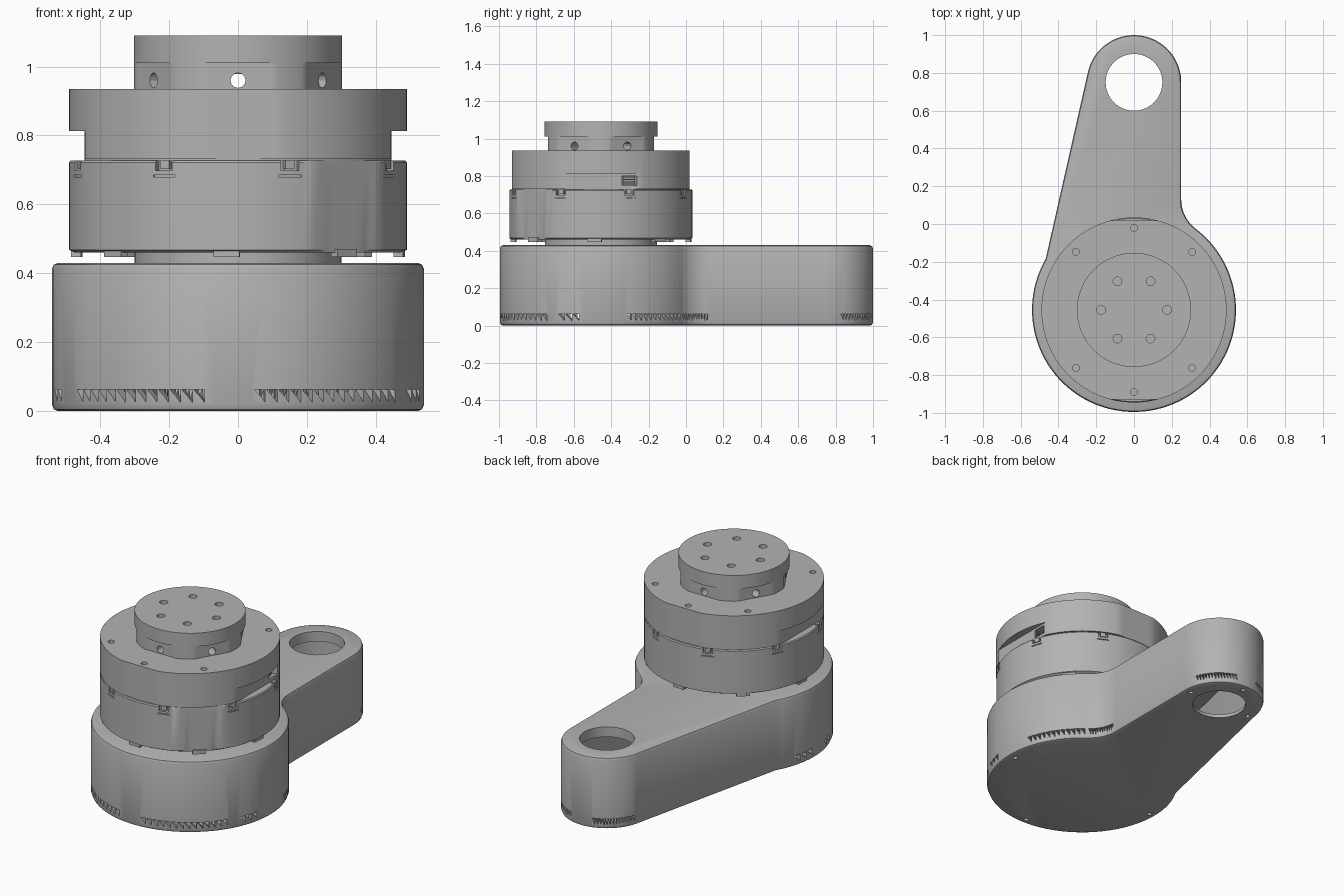
import bpy, bmesh
from math import sin, cos, pi, radians
from mathutils import Matrix, Vector

if "Cube" in bpy.data.objects:
    bpy.data.objects.remove(bpy.data.objects["Cube"], do_unlink=True)

AXIS = Vector((0, -0.455, 0))      # centre of the actuator stack
ARM = Vector((0, 0.75, 0))         # centre of the arm eye
FILLET = Vector((0.445, 0.13, 0))  # centre of the concave blend

grey = bpy.data.materials.new("machined_grey")
grey.use_nodes = True
grey.diffuse_color = (0.45, 0.45, 0.45, 1)
grey.node_tree.nodes["Principled BSDF"].inputs["Base Color"].default_value = grey.diffuse_color


def polar(centre, r, deg, z=0):
    a = radians(deg)
    return Vector((centre.x + r * cos(a), centre.y + r * sin(a), z))


def arc(centre, r, a0, a1, n):
    return [polar(centre, r, a0 + (a1 - a0) * i / n) for i in range(n + 1)]


def housing_outline(d=0):
    """Pear-shaped plan of the base, inset by d."""
    return (arc(AXIS, 0.54 - d, 150, 412.7, 72) + arc(FILLET, 0.195 + d, 232.7, 180, 14)
            + arc(ARM, 0.25 - d, 0, 168, 40))


def round_outline(r, flats=(), n=144):
    """Circle about the stack axis, trimmed by flats given as (angle, distance)."""
    pts = []
    for i in range(n):
        deg = 360 * i / n
        rr = r
        for a, dist in flats:
            c = cos(radians(deg - a))
            if c > 0.5:
                rr = min(rr, dist / c)
        pts.append(polar(AXIS, rr, deg))
    return pts


def add_loft(bm, sections):
    """Skin a stack of (outline, z) sections and close both ends."""
    rings = [[bm.verts.new((p.x, p.y, z)) for p in pts] for pts, z in sections]
    n = len(rings[0])
    for low, high in zip(rings, rings[1:]):
        for i in range(n):
            j = (i + 1) % n
            bm.faces.new((low[i], low[j], high[j], high[i]))
    bm.faces.new(rings[0][::-1])
    bm.faces.new(rings[-1])
    bmesh.ops.remove_doubles(bm, verts=bm.verts[:], dist=1e-5)


def add_cylinder(bm, pos, r, depth, seg=20, matrix=Matrix()):
    bmesh.ops.create_cone(bm, cap_ends=True, segments=seg, radius1=r, radius2=r,
                          depth=depth, matrix=Matrix.Translation(pos) @ matrix)


def add_block(bm, deg, r0, r1, width, z0, z1):
    """Box standing on a radius of the stack, from r0 to r1."""
    m = (Matrix.Translation(polar(AXIS, (r0 + r1) / 2, deg, (z0 + z1) / 2))
         @ Matrix.Rotation(radians(deg), 4, 'Z') @ Matrix.Diagonal((r1 - r0, width, z1 - z0, 1)))
    bmesh.ops.create_cube(bm, size=1, matrix=m)


def add_tooth(bm, centre, r, a0, a1):
    """Triangular prism pointing down, driven radially through a wall."""
    tri = ((a0, 0.063), (a1, 0.063), (a1, 0.025))
    inner = [bm.verts.new(polar(centre, r - 0.05, a, z)) for a, z in tri]
    outer = [bm.verts.new(polar(centre, r + 0.05, a, z)) for a, z in tri]
    bm.faces.new(inner)
    bm.faces.new(outer[::-1])
    for i in range(3):
        j = (i + 1) % 3
        bm.faces.new((inner[j], inner[i], outer[i], outer[j]))


def finish(name, bm):
    bmesh.ops.recalc_face_normals(bm, faces=bm.faces[:])
    mesh = bpy.data.meshes.new(name)
    bm.to_mesh(mesh)
    bm.free()
    mesh.materials.append(grey)
    obj = bpy.data.objects.new(name, mesh)
    bpy.context.collection.objects.link(obj)
    return obj


def cut(obj, bm):
    """Subtract a bmesh from obj and bake the result."""
    cutter = finish("cutter", bm)
    cutter.hide_render = True
    mod = obj.modifiers.new("cut", 'BOOLEAN')
    mod.operation, mod.solver, mod.object, mod.use_self = 'DIFFERENCE', 'EXACT', cutter, True
    deps = bpy.context.evaluated_depsgraph_get()
    baked = bpy.data.meshes.new_from_object(obj.evaluated_get(deps))
    obj.modifiers.clear()
    obj.data = baked
    bpy.data.objects.remove(cutter, do_unlink=True)


# base housing: hollow shell with softened rims
bm = bmesh.new()
add_loft(bm, [(housing_outline(d), z) for d, z in
              ((0.018, 0), (0.005, 0.005), (0, 0.018), (0, 0.412), (0.005, 0.425), (0.018, 0.43))])
base = finish("base_housing", bm)
bm = bmesh.new()
add_loft(bm, [(housing_outline(0.03), 0.02), (housing_outline(0.03), 0.37)])
cut(base, bm)

# arm eye and underside screw holes
bm = bmesh.new()
add_cylinder(bm, ARM + Vector((0, 0, 0.2)), 0.15, 1, 64)
for deg in (0, 180, 270):
    add_cylinder(bm, polar(AXIS, 0.495, deg), 0.013, 0.03)
for deg in (0, 90, 180):
    add_cylinder(bm, polar(ARM, 0.21, deg), 0.013, 0.03)
cut(base, bm)

# saw-tooth vents around the foot: centre, radius, start, end, count
bm = bmesh.new()
for centre, r, a0, a1, count in (
        (AXIS, 0.54, -85, -32, 14), (AXIS, 0.54, -25, -12, 3), (AXIS, 0.54, 15, 52, 12),
        (AXIS, 0.54, 210, 260, 13), (AXIS, 0.54, 190, 199, 2), (AXIS, 0.54, 162, 178, 3),
        (FILLET, 0.195, 230, 184, 11), (ARM, 0.25, 18, 74, 14), (ARM, 0.25, 106, 162, 14)):
    step = (a1 - a0) / count
    for i in range(count):
        add_tooth(bm, centre, r, a0 + i * step, a0 + (i + 0.9) * step)
cut(base, bm)

# neck between the base and the motor
bm = bmesh.new()
add_loft(bm, [(round_outline(0.3), 0.425), (round_outline(0.3), 0.47)])
neck = finish("neck", bm)

# motor housing with one trimmed side
flat = [(-49, 0.472)]
bm = bmesh.new()
add_loft(bm, [(round_outline(r, flat), z) for r, z in
              ((0.475, 0.46), (0.49, 0.468), (0.49, 0.722), (0.485, 0.728))])
motor = finish("motor_housing", bm)

# clip recesses with a thin slot under each
clips = [base_deg + 90 * k for base_deg in (18, 64) for k in range(4)]
bm = bmesh.new()
for deg in clips:
    add_block(bm, deg - 90, 0.468, 0.52, 0.055, 0.698, 0.74)
    add_block(bm, deg - 90, 0.482, 0.52, 0.07, 0.68, 0.685)
cut(motor, bm)
bm = bmesh.new()
for deg in clips:
    add_block(bm, deg - 90, 0.46, 0.487, 0.028, 0.703, 0.728)
clip = finish("clips", bm)

# tabs under the motor housing
bm = bmesh.new()
for k in range(8):
    add_block(bm, 45 * k - 4, 0.455, 0.483, 0.075, 0.447, 0.47)
tabs = finish("lower_tabs", bm)

# upper housing: flats front and back, deep flats at the lower sides
ends = [(90, 0.475), (-90, 0.475)]
sides = ends + [(0, 0.445), (180, 0.445)]
bm = bmesh.new()
add_loft(bm, [(round_outline(0.475, sides), 0.726), (round_outline(0.475, sides), 0.731),
              (round_outline(0.49, sides), 0.731), (round_outline(0.49, sides), 0.813),
              (round_outline(0.49, ends), 0.813), (round_outline(0.49, ends), 0.935)])
upper = finish("upper_housing", bm)
bm = bmesh.new()
for deg in (45, 90, 135, 225, 270, 315):
    add_cylinder(bm, polar(AXIS, 0.435, deg, 0.935), 0.018, 0.08)
add_block(bm, 19, 0.44, 0.5, 0.075, 0.75, 0.8)
cut(upper, bm)

# connector pins in the side socket
bm = bmesh.new()
for k in range(4):
    add_block(bm, 19, 0.43, 0.455, 0.06, 0.754 + 0.012 * k, 0.76 + 0.012 * k)
pins = finish("connector_pins", bm)

# output flange: round top over six flats
hexa = [(30 + 60 * k, 0.283) for k in range(6)]
bm = bmesh.new()
add_loft(bm, [(round_outline(0.302, hexa), 0.93), (round_outline(0.302, hexa), 1.01),
              (round_outline(0.302), 1.01), (round_outline(0.302), 1.09)])
flange = finish("output_flange", bm)
bm = bmesh.new()
for k in range(6):
    add_cylinder(bm, polar(AXIS, 0.175, 60 * k, 1.09), 0.023, 0.08)
for k in range(3):
    turn = Matrix.Rotation(radians(30 + 60 * k), 4, 'Z') @ Matrix.Rotation(pi / 2, 4, 'Y')
    add_cylinder(bm, AXIS + Vector((0, 0, 0.96)), 0.022, 0.8, 12, turn)
cut(flange, bm)

# smooth the round walls, keep the edges crisp
bpy.ops.object.select_all(action='DESELECT')
for obj in (base, neck, motor, clip, tabs, upper, pins, flange):
    obj.select_set(True)
bpy.context.view_layer.objects.active = base
bpy.ops.object.shade_smooth_by_angle(angle=radians(25))
